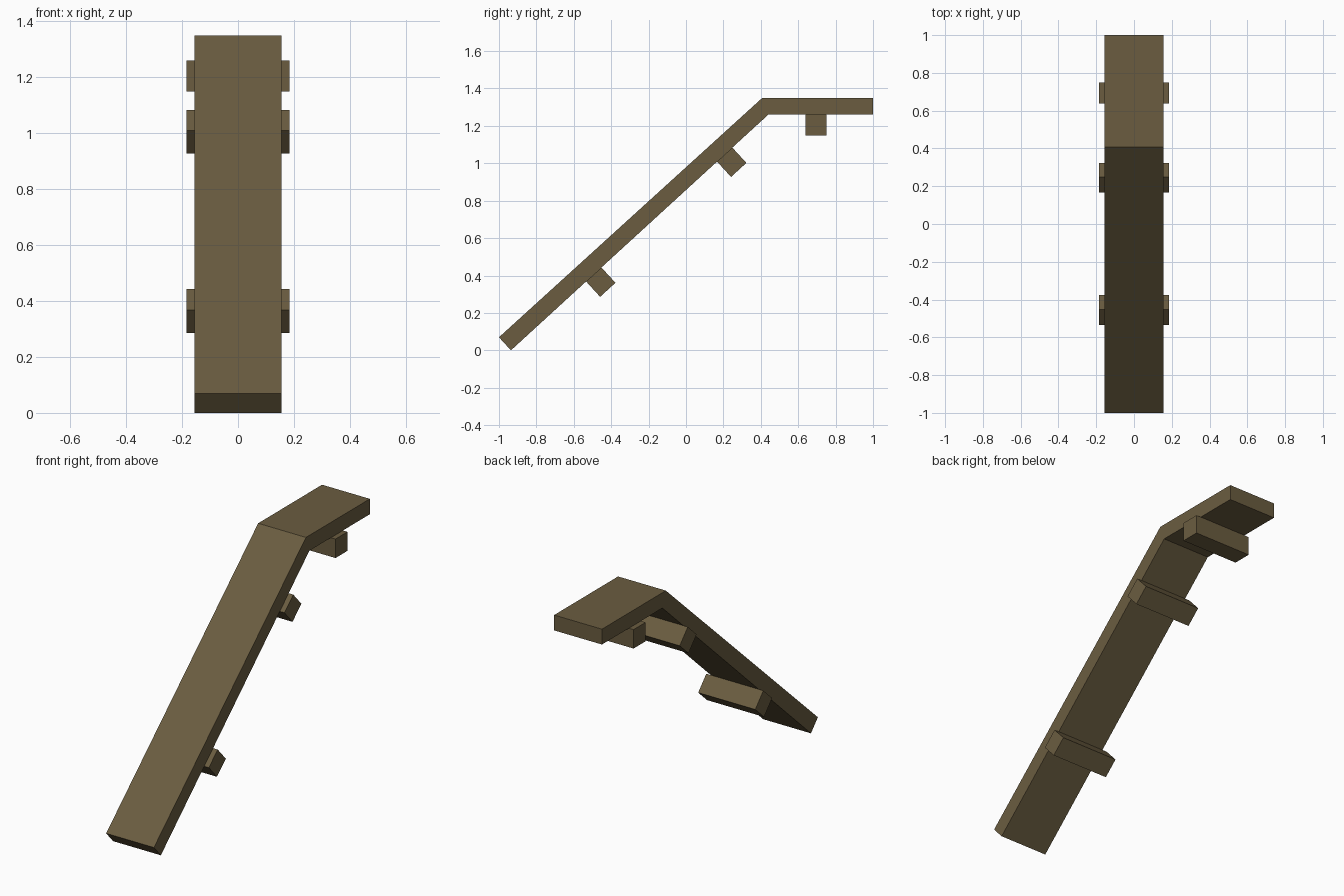
import bpy
import bmesh
import math
from mathutils import Vector

if "Cube" in bpy.data.objects:
    bpy.data.objects.remove(bpy.data.objects["Cube"])

wood = bpy.data.materials.new("brown wood")
wood.diffuse_color = (0.145, 0.108, 0.051, 1.0)
wood.use_nodes = True
wood.node_tree.nodes["Principled BSDF"].inputs["Base Color"].default_value = wood.diffuse_color


def extrude_profile(name, profile, half_width):
    """Extrude a closed (y, z) profile symmetrically along x."""
    bm = bmesh.new()
    face = bm.faces.new([bm.verts.new((-half_width, y, z)) for y, z in profile])
    ext = bmesh.ops.extrude_face_region(bm, geom=[face])
    moved = [v for v in ext["geom"] if isinstance(v, bmesh.types.BMVert)]
    bmesh.ops.translate(bm, verts=moved, vec=(2 * half_width, 0, 0))
    bmesh.ops.recalc_face_normals(bm, faces=bm.faces)
    mesh = bpy.data.meshes.new(name)
    bm.to_mesh(mesh)
    bm.free()
    mesh.materials.append(wood)
    obj = bpy.data.objects.new(name, mesh)
    bpy.context.collection.objects.link(obj)
    return obj


def batten(name, start, angle, size=0.111):
    """Square bar hanging under the plank, from its lower contact edge."""
    along = Vector((math.cos(angle), math.sin(angle))) * size
    down = Vector((math.sin(angle), -math.cos(angle))) * size
    p = Vector(start)
    extrude_profile(name, [p, p + along, p + along + down, p + down], 0.185)


# Bent plank: long slope with a level top section
extrude_profile("bent_plank", [(-1, 0.07), (-0.936, 0), (0.44, 1.26),
                               (1, 1.26), (1, 1.35), (0.408, 1.35)], 0.155)

# Cross battens under the plank
slope = math.atan2(1.26, 1.376)
batten("lower_batten", (-0.534, 0.368), slope)
batten("upper_batten", (0.166, 1.009), slope)
batten("top_batten", (0.639, 1.26), 0.0)
